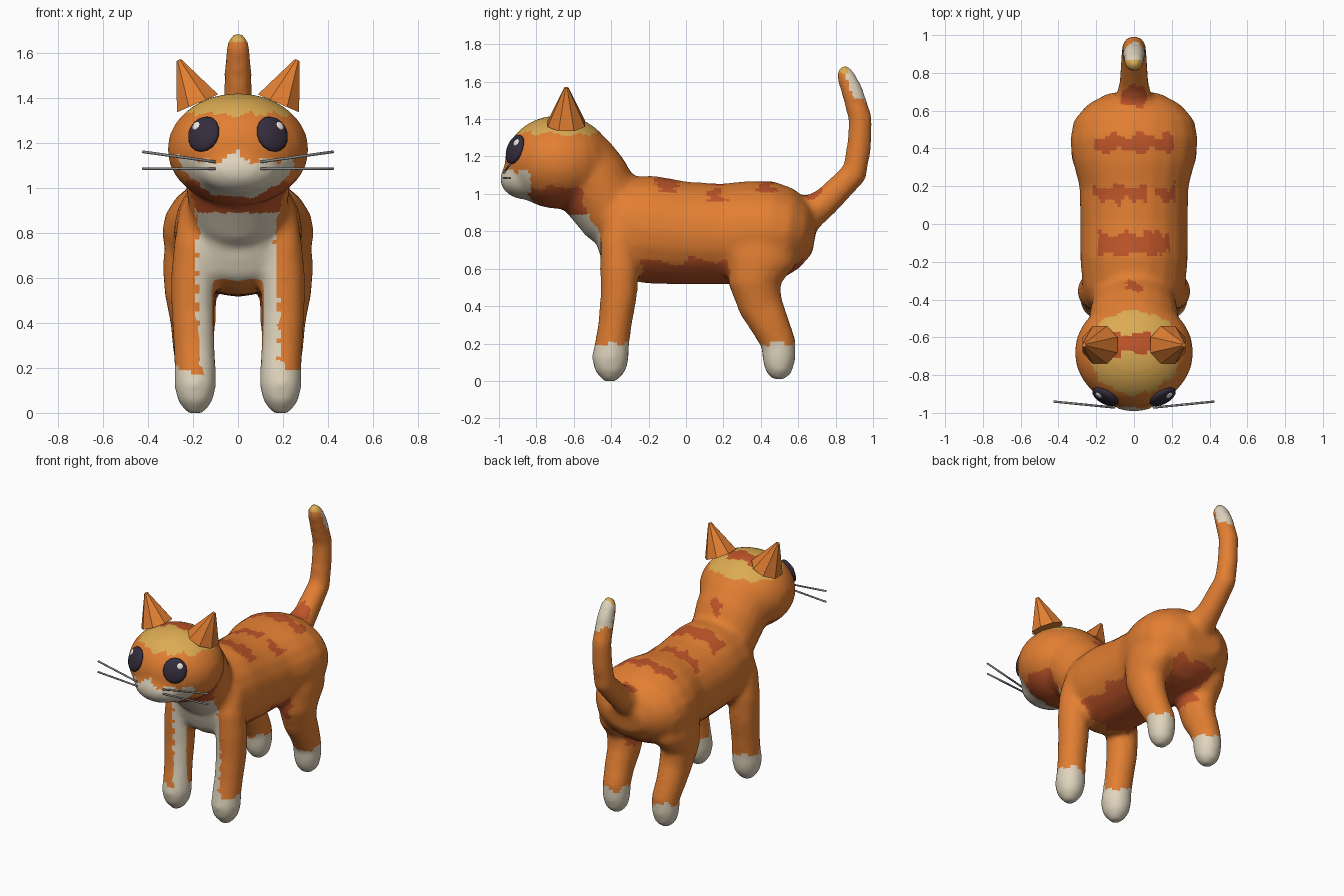
import bpy, bmesh, math
from mathutils import Vector, Matrix

if "Cube" in bpy.data.objects:
    bpy.data.objects.remove(bpy.data.objects["Cube"])


def material(name, rgb):
    m = bpy.data.materials.new(name)
    m.diffuse_color = (*rgb, 1)
    m.use_nodes = True
    m.node_tree.nodes["Principled BSDF"].inputs["Base Color"].default_value = m.diffuse_color
    return m


ORANGE = material("orange fur", (0.76, 0.21, 0.032))
RUST = material("rust stripe", (0.52, 0.09, 0.022))
CREAM = material("cream fur", (0.74, 0.66, 0.51))
GOLD = material("gold crown", (0.72, 0.41, 0.085))
DARK = material("dark eye", (0.035, 0.025, 0.045))
WHITE = material("eye shine", (0.80, 0.77, 0.73))
GREY = material("whisker grey", (0.25, 0.25, 0.25))


def finish(bm, name, mats, smooth=True):
    bmesh.ops.recalc_face_normals(bm, faces=bm.faces)
    me = bpy.data.meshes.new(name)
    bm.to_mesh(me)
    bm.free()
    for m in mats:
        me.materials.append(m)
    for p in me.polygons:
        p.use_smooth = smooth
    ob = bpy.data.objects.new(name, me)
    bpy.context.collection.objects.link(ob)
    return ob


def loft(bm, rings, n=20):
    """Closed tube through rings (x, y, z, half width in x, half depth across the path)."""
    pts = [Vector(r[:3]) for r in rings]
    loops = []
    for i, r in enumerate(rings):
        t = pts[min(i + 1, len(pts) - 1)] - pts[max(i - 1, 0)]
        across = Vector((0, -t.z, t.y)).normalized()
        loops.append([bm.verts.new(pts[i] + Vector((math.cos(a) * r[3], 0, 0)) + across * math.sin(a) * r[4])
                      for a in (2 * math.pi * k / n for k in range(n))])
    for a, b in zip(loops, loops[1:]):
        for k in range(n):
            bm.faces.new((a[k], a[(k + 1) % n], b[(k + 1) % n], b[k]))
    bm.faces.new(loops[0])
    bm.faces.new(loops[-1])


def ellipsoid(bm, centre, radii, rot=Matrix(), u=24, v=16):
    bmesh.ops.create_uvsphere(bm, u_segments=u, v_segments=v, radius=1,
                              matrix=Matrix.Translation(centre) @ rot @ Matrix.Diagonal((*radii, 1)))


HEAD, HEAD_R = Vector((0, -0.68, 1.17)), Vector((0.315, 0.29, 0.25))

# Body: torso, neck, head, legs and tail fused into one skin
bm = bmesh.new()
torso = [(-0.47, .82, .14, .12), (-0.43, .82, .23, .22), (-0.35, .82, .27, .27), (-0.2, .81, .285, .29),
         (0, .79, .285, .275), (0.2, .785, .29, .27), (0.35, .80, .33, .27), (0.45, .80, .34, .27),
         (0.55, .79, .32, .24), (0.63, .78, .25, .18), (0.69, .77, .14, .09)]
loft(bm, [(0, *r) for r in torso])
neck = [(-0.25, .84, .22, .22), (-0.4, .92, .22, .20), (-0.5, 1.06, .24, .21), (-0.58, 1.16, .24, .21)]
loft(bm, [(0, *r) for r in neck])
ellipsoid(bm, HEAD, HEAD_R)
ellipsoid(bm, (0, -0.86, 1.08), (.18, .135, .11))
tail = [(.55, .84, .13, .14), (.65, .89, .10, .10), (.75, .96, .08, .08), (.90, 1.11, .07, .072),
        (.925, 1.25, .066, .068), (.933, 1.40, .064, .066), (.885, 1.56, .06, .06), (.85, 1.64, .052, .05),
        (.835, 1.68, .03, .03)]
loft(bm, [(0, *r) for r in tail], 10)
front_leg = [(.18, -.33, .85, .09, .10), (.19, -.36, .75, .095, .10), (.20, -.355, .6, .10, .105),
             (.20, -.36, .45, .097, .098), (.195, -.38, .3, .092, .09), (.19, -.395, .2, .092, .092),
             (.19, -.405, .12, .094, .10), (.19, -.405, .05, .078, .083), (.19, -.405, -.002, .035, .035)]
hind_leg = [(.20, .42, .8, .12, .20), (.21, .40, .65, .125, .19), (.21, .365, .52, .115, .14),
            (.20, .40, .4, .10, .12), (.20, .45, .3, .092, .105), (.19, .495, .2, .088, .094),
            (.19, .497, .12, .088, .09), (.19, .495, .05, .073, .073), (.19, .49, .006, .033, .033)]
for leg in (front_leg, hind_leg):
    for s in (-1, 1):
        loft(bm, [(s * r[0], *r[1:]) for r in leg])
rough = finish(bm, "body_rough", [])
mod = rough.modifiers.new("fuse", 'REMESH')
mod.mode, mod.voxel_size = 'VOXEL', 0.02
mod = rough.modifiers.new("soften", 'SMOOTH')
mod.factor, mod.iterations = 0.5, 7
skin = bpy.data.meshes.new_from_object(rough.evaluated_get(bpy.context.evaluated_depsgraph_get()))
bpy.data.objects.remove(rough)
body = bpy.data.objects.new("body", skin)
bpy.context.collection.objects.link(body)
skin.materials.clear()
for m in (ORANGE, RUST, CREAM, GOLD):
    skin.materials.append(m)

# Stripes across the back: start y, end y, half width
STRIPES = [(-.355, -.31, .04), (-.16, -.05, .19), (.09, .20, .22), (.385, .47, .21), (.63, .72, .065)]


def fur(c):
    """Fur colour slot at a point: 0 orange, 1 rust, 2 cream, 3 gold."""
    x, y, z = c
    ax = abs(x)
    j = .014 * math.sin(41 * x + 29 * y + 5 * z) + .01 * math.sin(83 * z - 67 * x + 20 * y)
    if y > .75 and z > 1.3:                                   # tail tip
        if z > 1.645 and y < .87:
            return 3
        return 2 if z > 1.51 + j and y > .84 + (1.66 - z) * .4 else 0
    if z < .19 + j:                                           # paws
        return 2
    if y < -.44 and z > 1.325 + j * .6:                       # crown
        return 1 if -.68 < y + j < -.58 and ax < .10 else 3
    if y < -.83 + j and .93 < z < 1.125 + j + max(0, .03 - ax):  # muzzle
        return 2
    if -.86 < y < -.54 + j and .89 < z < 1.04 + j:            # cheek and chin band
        return 1
    if z < .95 and ax < .175 + j and y < -.405 - max(0, z - .6) * .3:  # bib and front of legs
        return 2
    if z > .92:
        for k, (a, b, w) in enumerate(STRIPES):
            a += .05 * abs(math.sin(38 * x)) if k == 2 else 0
            gap = k == 2 and .075 < x < .115
            if a + j < y < b + j and ax < w and not gap:
                return 1
    if z < .64 + j and -.24 < y + j < .24:                    # belly
        return 1 if z > .47 else 0
    if .24 <= y < .64 and ax < .14 + j and .46 < z < .64 + j:
        return 1
    return 0


for p in skin.polygons:
    p.material_index = fur(p.center)
    p.use_smooth = True


def on_head(x, z):
    """Point and outward normal on the front of the head."""
    k = 1 - (x / HEAD_R.x) ** 2 - ((z - HEAD.z) / HEAD_R.z) ** 2
    p = Vector((x, HEAD.y - HEAD_R.y * math.sqrt(k), z))
    return p, Vector([(p[i] - HEAD[i]) / HEAD_R[i] ** 2 for i in range(3)]).normalized()


for s, side in ((-1, "right"), (1, "left")):
    # Eye lens and its shine
    for name, x, z, lift, radii, mat in (("eye", .155, 1.24, -.006, (.077, .083, .03), DARK),
                                         ("eye_shine", .175, 1.266, .017, (.022, .022, .009), WHITE)):
        p, nrm = on_head(s * x, z)
        bm = bmesh.new()
        ellipsoid(bm, p + nrm * lift, radii, nrm.to_track_quat('Z', 'Y').to_matrix().to_4x4(), 16, 10)
        finish(bm, f"{name}_{side}", [mat])

    # Eight-sided ear leaning outward
    axis = Vector((s * .40, 0, .92)).normalized()
    bm = bmesh.new()
    bmesh.ops.create_cone(bm, cap_ends=True, segments=8, radius1=.108, radius2=.012, depth=.21,
                          matrix=Matrix.Translation(Vector((s * .18, -.64, 1.375)) + axis * .105)
                          @ axis.to_track_quat('Z', 'Y').to_matrix().to_4x4()
                          @ Matrix.Rotation(math.pi / 8, 4, 'Z'))
    finish(bm, f"ear_{side}", [ORANGE], smooth=False)

    # Two whiskers
    bm = bmesh.new()
    for z0, z1 in ((1.115, 1.16), (1.085, 1.085)):
        a, b = Vector((s * .10, -.972, z0)), Vector((s * .425, -.94, z1))
        bmesh.ops.create_cone(bm, cap_ends=True, segments=8, radius1=.006, radius2=.006, depth=(b - a).length,
                              matrix=Matrix.Translation((a + b) / 2)
                              @ (b - a).to_track_quat('Z', 'Y').to_matrix().to_4x4())
    finish(bm, f"whiskers_{side}", [GREY])
